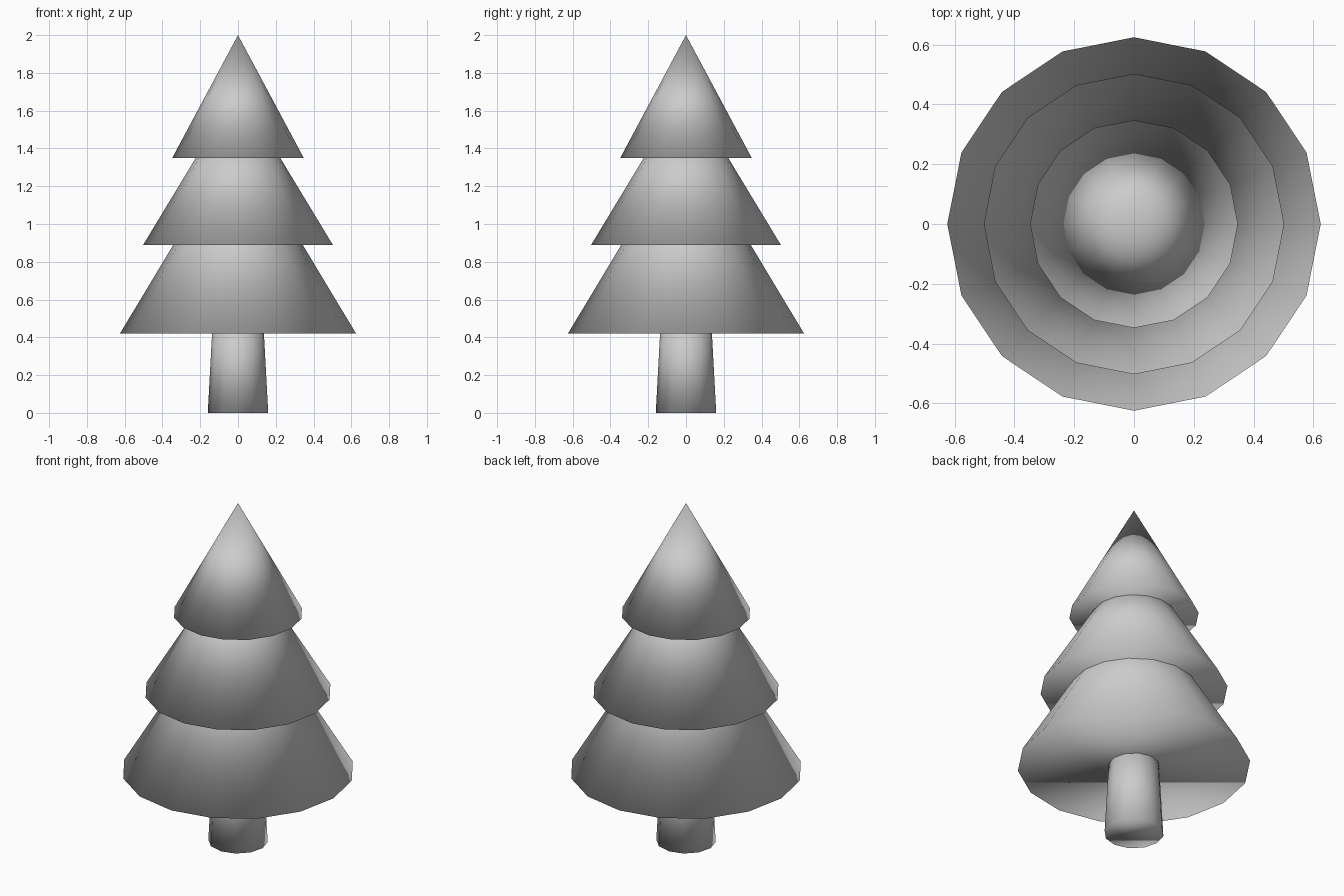
import bpy

if "Cube" in bpy.data.objects:
    bpy.data.objects.remove(bpy.data.objects["Cube"])


def cone(name, sides, r_bottom, r_top, z_bottom, z_top):
    """Closed, smooth-shaded cone or tapered cylinder standing on z_bottom."""
    bpy.ops.mesh.primitive_cone_add(
        vertices=sides, radius1=r_bottom, radius2=r_top,
        depth=z_top - z_bottom, end_fill_type='NGON',
        location=(0, 0, (z_bottom + z_top) / 2))
    obj = bpy.context.object
    obj.name = name
    bpy.ops.object.shade_smooth()
    return obj


# Tapered trunk, its top tucked inside the lowest branches
cone("trunk", 12, 0.16, 0.133, 0.0, 0.5)

# Three overlapping foliage cones, each tip hidden in the one above
tiers = [
    ("lower_branches", 0.625, 0.42, 1.46),
    ("middle_branches", 0.503, 0.888, 1.72),
    ("top_branches", 0.348, 1.35, 2.0),
]
for name, radius, z_bottom, z_top in tiers:
    cone(name, 16, radius, 0.0, z_bottom, z_top)
